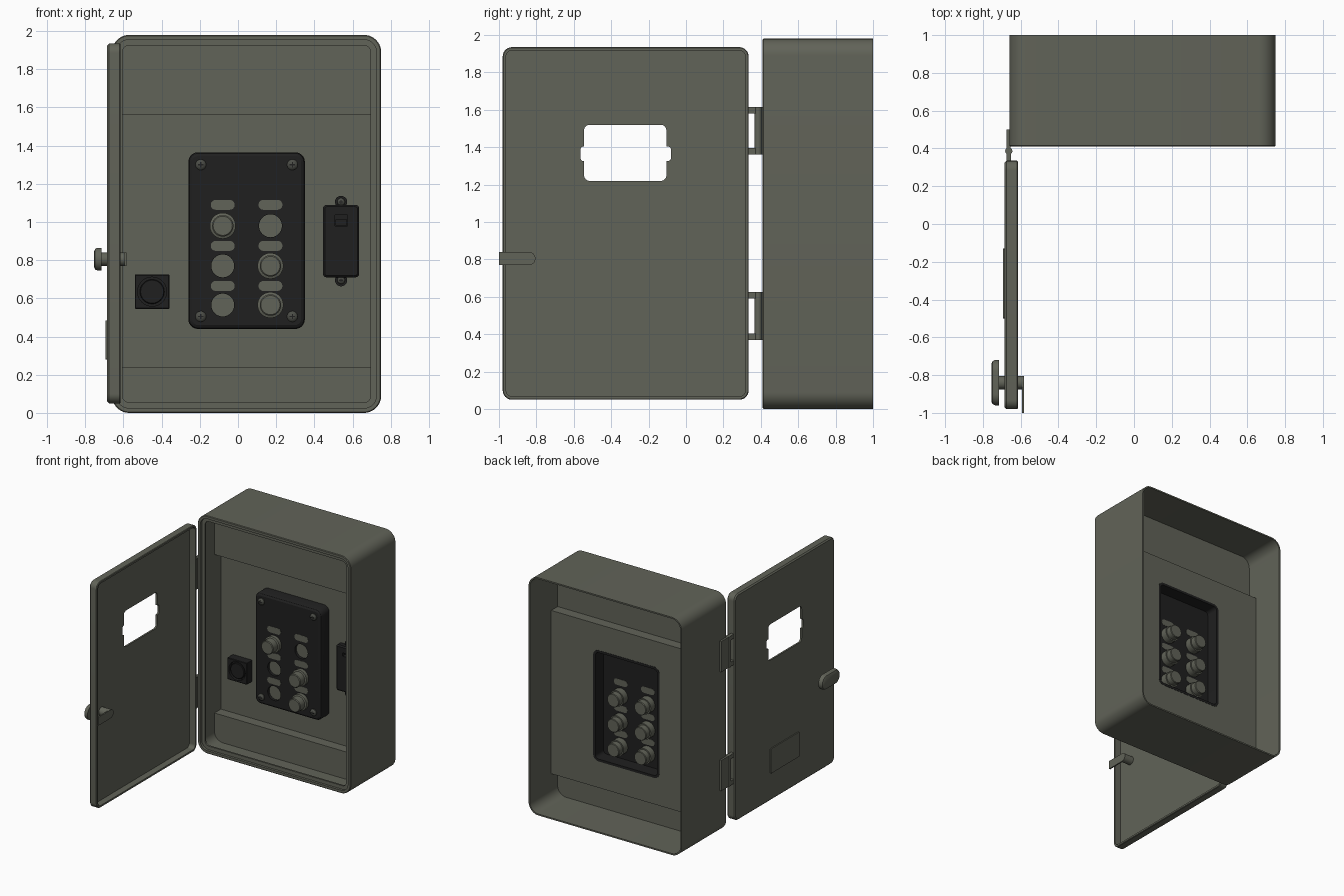
import bpy, bmesh, math

if "Cube" in bpy.data.objects:
    bpy.data.objects.remove(bpy.data.objects["Cube"])

def material(name, rgb):
    m = bpy.data.materials.new(name)
    m.diffuse_color = (*rgb, 1)
    m.use_nodes = True
    m.node_tree.nodes["Principled BSDF"].inputs["Base Color"].default_value = m.diffuse_color
    return m

GREY = material("olive_grey_paint", (0.12, 0.125, 0.098))
BLACK = material("black_plastic", (0.014, 0.014, 0.014))
STEEL = material("dark_steel", (0.07, 0.073, 0.062))

def outline(cx, cz, w, h, r, n=10):
    """Rounded rectangle points; r = w/2 = h/2 gives a circle."""
    pts = []
    for i, (sx, sz) in enumerate([(1, 1), (-1, 1), (-1, -1), (1, -1)]):
        for k in range(n + 1):
            a = math.pi / 2 * (i + k / n)
            pts.append((cx + sx * (w / 2 - r) + r * math.cos(a),
                        cz + sz * (h / 2 - r) + r * math.sin(a)))
    return pts

def finish(name, bm, mat):
    bmesh.ops.remove_doubles(bm, verts=bm.verts, dist=1e-5)
    bmesh.ops.recalc_face_normals(bm, faces=bm.faces)
    me = bpy.data.meshes.new(name)
    bm.to_mesh(me)
    bm.free()
    me.materials.append(mat)
    ob = bpy.data.objects.new(name, me)
    bpy.context.collection.objects.link(ob)
    return ob

def loft(name, mat, shape, rings, axis='y', loop=False):
    """Join inset copies of a rounded rectangle; rings = (inset, depth along axis)."""
    cx, cz, w, h, r = shape
    bm = bmesh.new()
    rows = []
    for inset, d in rings:
        pts = outline(cx, cz, w - 2 * inset, h - 2 * inset, max(r - inset, 0.0005))
        rows.append([bm.verts.new((u, d, v) if axis == 'y' else (d, u, v)) for u, v in pts])
    pairs = list(zip(rows, rows[1:] + rows[:1])) if loop else list(zip(rows, rows[1:]))
    for a, b in pairs:
        for i in range(len(a)):
            j = (i + 1) % len(a)
            bm.faces.new((a[i], a[j], b[j], b[i]))
    if not loop:
        bm.faces.new(rows[0])
        bm.faces.new(rows[-1])
    return finish(name, bm, mat)

def disc(name, mat, x, z, r, rings, axis='y'):
    return loft(name, mat, (x, z, 2 * r, 2 * r, r), rings, axis)

def box(name, mat, x0, x1, y0, y1, z0, z1):
    bm = bmesh.new()
    bmesh.ops.create_cube(bm, size=1)
    for v in bm.verts:
        v.co = (x1 if v.co.x > 0 else x0, y1 if v.co.y > 0 else y0, z1 if v.co.z > 0 else z0)
    return finish(name, bm, mat)

def cut(ob, tool, op='DIFFERENCE'):
    tool.hide_render = True
    m = ob.modifiers.new("cut", 'BOOLEAN')
    m.operation, m.object, m.solver = op, tool, 'EXACT'
    bpy.context.view_layer.objects.active = ob
    bpy.ops.object.modifier_apply(modifier=m.name)
    bpy.data.objects.remove(tool)

def screw(name, x, z, y, r):
    disc(name, STEEL, x, z, r, [(0, y + .005), (0, y - .008), (r * .25, y - .016), (r * .6, y - .02)])
    box(name + "_slot_a", BLACK, x - r * .5, x + r * .5, y - .0215, y - .018, z - .003, z + .003)
    box(name + "_slot_b", BLACK, x - .003, x + .003, y - .0215, y - .018, z - r * .5, z + r * .5)

# Case shell, open at the back, with a stepped front lip
CASE = (0.045, 0.99, 1.41, 1.98, 0.09)
loft("case_shell", GREY, CASE, [(0, 1), (0, .415), (.005, .41), (.025, .41), (.025, .43), (.055, .43),
                                (.055, .445), (.012, .445), (.012, 1)], loop=True)

# Stepped inner panel, trimmed to the case interior
prof = [(.615, 0), (.615, .24), (.70, .24), (.70, 1.56), (.615, 1.56), (.615, 1.98),
        (.635, 1.98), (.635, 1.58), (.72, 1.58), (.72, .22), (.635, .22), (.635, 0)]
bm = bmesh.new()
face = bm.faces.new([bm.verts.new((-.7, y, z)) for y, z in prof])
ext = bmesh.ops.extrude_face_region(bm, geom=[face])
bmesh.ops.translate(bm, vec=(1.5, 0, 0), verts=[g for g in ext['geom'] if isinstance(g, bmesh.types.BMVert)])
panel = finish("inner_panel", bm, GREY)
cut(panel, loft("panel_trim", GREY, CASE, [(.006, .5), (.006, .95)]), 'INTERSECT')
PLATE = (0.045, 0.9025, 0.61, 0.925, 0.05)
cut(panel, loft("panel_hole", GREY, PLATE, [(.01, .55), (.01, .8)]))

# Hollow black control plate
plate = loft("control_plate", BLACK, PLATE, [(.02, .615), (.02, .722), (0, .722), (0, .61), (.006, .598), (.02, .59)])
for sx in (-.195, .285):
    for sz in (.505, 1.30):
        screw("plate_screw", sx, sz, .59, .028)

# Buttons: three raised, three sunk; label windows above each
for x, z, raised in [(-.08, .98, 1), (.17, .98, 0), (-.08, .77, 0), (.17, .77, 1), (-.08, .565, 0), (.17, .565, 1)]:
    if raised:
        disc("raised_button", GREY, x, z, .068, [(.018, .495), (.012, .50), (.012, .555), (0, .56), (0, .60)])
    else:
        cut(plate, disc("button_hole", BLACK, x, z, .06, [(0, .55), (0, .65)]))
    disc("button_body", GREY, x, z, .065, [(0, .612), (0, .67), (.01, .67), (.01, .715), (.014, .72)])
for x in (-.08, .17):
    for z in (1.09, .875, .665):
        loft("label_window", GREY, (x, z, .125, .052, .0255), [(0, .588), (0, .617)])

# Square socket with round groove
socket = loft("socket", BLACK, (-.45, .635, .18, .18, .004), [(0, .71), (0, .633), (.004, .63)])
cut(socket, disc("socket_bore", BLACK, -.45, .635, .076, [(0, .6), (0, .66)]))
disc("socket_core", BLACK, -.45, .635, .064, [(0, .67), (0, .636), (.004, .632)])

# Toggle switch with mounting ears
switch = loft("switch_body", BLACK, (.54, .90, .19, .38, .02), [(0, .71), (0, .66), (.01, .65)])
cut(switch, box("switch_slot", BLACK, .507, .573, .6, .68, .98, 1.037))
box("switch_toggle", BLACK, .51, .57, .645, .69, .982, 1.012)
for z in (1.105, .695):
    disc("switch_ear", BLACK, .54, z, .032, [(0, .71), (0, .68)])
    screw("switch_screw", .54, z, .682, .02)

# Open door: a shallow pan with a notched window
door = loft("door", GREY, (-.3225, .9925, 1.315, 1.885, .05),
            [(.018, -.67), (.018, -.615), (.004, -.615), (0, -.62), (0, -.675), (.01, -.685)], 'x')
cut(door, loft("window_cutter", GREY, (-.325, 1.37, .44, .30, .03), [(0, -.8), (0, -.5)], 'x'))
cut(door, loft("notch_cutter", GREY, (-.3225, 1.365, .485, .08, .02), [(0, -.8), (0, -.5)], 'x'))
loft("door_nameplate_blank", GREY, (-.315, .3825, .37, .205, .005), [(0, -.68), (0, -.694)], 'x')

# Door handle, shaft and latch
loft("handle", GREY, (-.84, .805, .24, .12, .06),
     [(0, -.715), (0, -.735), (.006, -.748), (.02, -.755)], 'x')
disc("handle_shaft", GREY, -.84, .805, .035, [(0, -.72), (0, -.585)], 'x')
disc("latch_end", GREY, -.84, .805, .035, [(0, -.594), (0, -.583)], 'x')
box("latch_arm", GREY, -.594, -.583, -1, -.84, .77, .84 - 0.0)

# Hinges: barrel, leaf on the case, two tabs to the door
for z0 in (.37, 1.36):
    z1 = z0 + .255
    bm = bmesh.new()
    bmesh.ops.create_cone(bm, cap_ends=True, segments=20, radius1=.019, radius2=.019, depth=.255)
    bmesh.ops.translate(bm, vec=(-.663, .386, (z0 + z1) / 2), verts=bm.verts)
    finish("hinge_barrel", bm, GREY)
    box("hinge_leaf", GREY, -.676, -.655, .386, .50, z0, z1)
    for za in (z0, z1 - .035):
        box("hinge_tab", GREY, -.676, -.65, .325, .386, za, za + .035)

# Smooth curved areas, keep edges sharp
for ob in bpy.data.objects:
    ob.data.shade_smooth()
    ob.data.set_sharp_from_angle(angle=math.radians(28))
